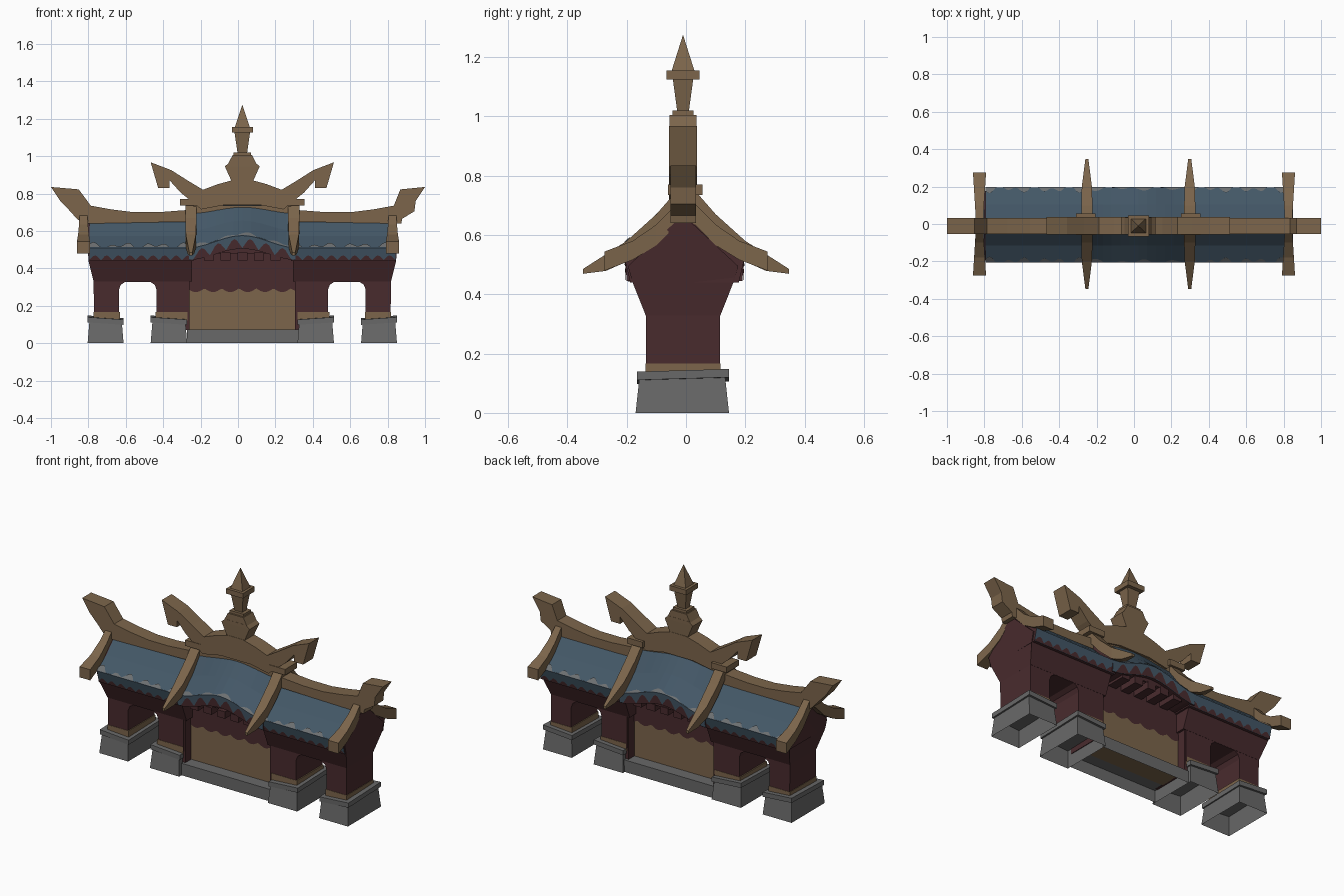
import bpy, bmesh, math

if "Cube" in bpy.data.objects:
    bpy.data.objects.remove(bpy.data.objects["Cube"])

CX, CY = 0.023, -0.01   # middle of the gate in plan


def material(name, rgb):
    m = bpy.data.materials.new(name)
    m.diffuse_color = (*rgb, 1)
    m.use_nodes = True
    m.node_tree.nodes["Principled BSDF"].inputs["Base Color"].default_value = m.diffuse_color
    return m


TAN = material("tan_wood", (0.2, 0.13, 0.07))
BLUE = material("blue_tile", (0.057, 0.096, 0.135))
RED = material("dark_red_plaster", (0.066, 0.024, 0.027))
STONE = material("grey_stone", (0.14, 0.14, 0.14))
PALE = material("pale_tile_edge", (0.15, 0.16, 0.165))


def mesh(name, verts, faces, *mats):
    me = bpy.data.meshes.new(name)
    me.from_pydata(verts, [], faces)
    for m in mats:
        me.materials.append(m)
    ob = bpy.data.objects.new(name, me)
    bpy.context.collection.objects.link(ob)
    return ob


def fix_normals(ob):
    bm = bmesh.new()
    bm.from_mesh(ob.data)
    bmesh.ops.recalc_face_normals(bm, faces=bm.faces[:])
    bm.to_mesh(ob.data)
    bm.free()
    return ob


def loft(name, rings, *mats, caps=(True, True)):
    """Skin a list of equal rings."""
    n = len(rings[0])
    verts = [v for r in rings for v in r]
    faces = [(i*n+j, i*n+(j+1) % n, (i+1)*n+(j+1) % n, (i+1)*n+j)
             for i in range(len(rings)-1) for j in range(n)]
    if caps[0]:
        faces.append(tuple(range(n)))
    if caps[1]:
        faces.append(tuple(range((len(rings)-1)*n, len(rings)*n)))
    return fix_normals(mesh(name, verts, faces, *mats))


def box(name, x0, x1, y0, y1, z0, z1, mat, open_bottom=False):
    rings = [[(x0, y0, z), (x1, y0, z), (x1, y1, z), (x0, y1, z)] for z in (z0, z1)]
    return loft(name, rings, mat, caps=(not open_bottom, True))


def front_plate(name, pts, y0, y1, mat):
    return loft(name, [[(x, y, z) for x, z in pts] for y in (y0, y1)], mat)


def side_extrude(name, pts, x0, x1, mat):
    return loft(name, [[(x, y, z) for y, z in pts] for x in (x0, x1)], mat)


def ribbon(name, x0, x1, n, low, high, mat):
    """Thin painted strip between two edge functions of x."""
    xs = [x0+(x1-x0)*i/n for i in range(n+1)]
    verts = [p for x in xs for p in (low(x), high(x))]
    return mesh(name, verts, [(2*i, 2*i+2, 2*i+3, 2*i+1) for i in range(n)], mat)


def bump(x):           # arch of the middle roof
    return 0.5+0.5*math.cos(math.pi*min(1, abs(x-CX)/0.29))


def middle_profile(x):
    a = bump(x)
    return [(0, .72+.03*a), (.03, .71+.03*a), (.11, .6+.055*a), (.2, .51+.065*a), (.195, .445+.06*a)]


def side_profile(x):
    return [(0, .66), (.03, .655), (.11, .572), (.2, .51), (.183, .44)]


def roof(name, x0, x1, n, profile):
    rings = []
    for i in range(n+1):
        x = x0+(x1-x0)*i/n
        p = profile(x)
        rings.append([(x, -y-.005, z) for y, z in p[::-1]] + [(x, y-.005, z) for y, z in p[1:]])
    ob = loft(name, rings, BLUE, RED)
    for f in ob.data.polygons:       # undersides and gable ends are plaster
        f.material_index = int(abs(f.normal.x) > .9 or f.normal.z < -.5)


def eave_paint(name, x0, x1, profile, teeth, amp, chip_size):
    """Red scallops on the eave face and pale chips just above its edge."""
    for s, tag in ((-1, "front"), (1, "back")):
        k = (x1-x0)/teeth

        def on_face(x, t):           # t = height above the bottom of the eave face
            (ya, za), (yb, zb) = profile(x)[3:5]
            return (x, s*(yb+(ya-yb)*t/(za-zb)+.003)-.005, zb+t)
        ribbon(f"{name}_scallops_{tag}", x0, x1, teeth*6, lambda x: on_face(x, 0),
               lambda x: on_face(x, .004+amp*abs(math.sin(math.pi*(x-x0)/k))**1.3), RED)

        def chip(x):
            w = (x-x0)/k
            t = chip_size*max(0, .45*math.sin(4.1*w)+.35*math.sin(2.3*w+1)+.3)
            return (x, s*(.202-t*1.35)-.005, profile(x)[3][1]+t*1.1+.004)
        ribbon(f"{name}_pale_edge_{tag}", x0, x1, teeth*8,
               lambda x: (x, s*.202-.005, profile(x)[3][1]+.003), chip, PALE)


def rafter(name, x, path):
    """Curved hip beam; path holds y, z, half width, half height."""
    for s, tag in ((-1, "front"), (1, "back")):
        rings = [[(x-w, s*y, z-h), (x+w, s*y, z-h), (x+w, s*y, z+h), (x-w, s*y, z+h)]
                 for y, z, w, h in path]
        loft(f"{name}_{tag}", rings, TAN)


def frustum(name, x, z0, a0, b0, z1, a1, b1, mat=TAN):
    loft(name, [[(x-a, CY-b, z), (x+a, CY-b, z), (x+a, CY+b, z), (x-a, CY+b, z)]
                for z, a, b in ((z0, a0, b0), (z1, a1, b1))], mat)


# ---- side bays, mirrored left and right
for s, side in ((-1, "left"), (1, "right")):
    def X(u):
        return CX+s*u

    # stone footings: hollow tapered block with a tilted cap
    for u0, u1, tag in ((.295, .49, "inner"), (.635, .827, "outer")):
        rings = [[(X(a), CY-b, z), (X(c), CY-b, z), (X(c), CY+b-.005, z), (X(a), CY+b-.005, z)]
                 for a, c, b, z in ((u0, u1, .16, 0), (u0+.01, u1-.01, .147, .12))]
        loft(f"{side}_{tag}_footing", rings, STONE, caps=(False, True))
        rings = [[(X(u0), CY-.155, z), (X(u1), CY-.155, z+.013),
                  (X(u1), CY+.155, z+.022), (X(u0), CY+.155, z+.008)] for z in (.098, .126)]
        loft(f"{side}_{tag}_footing_cap", rings, STONE)
    for u0, u1, tag in ((.294, .465, "inner"), (.655, .796, "outer")):
        xs = sorted((X(u0), X(u1)))
        box(f"{side}_{tag}_pier_band", *xs, CY-.127, CY+.127, .12, .166, TAN)

    # wall with a rounded doorway, flaring into the eaves
    door = [(.29, .14), (.458, .14), (.458, .285), (.468, .312), (.492, .328), (.626, .328), (.65, .312),
            (.66, .285), (.66, .14), (.793, .14), (.795, .34), (.29, .34)]
    front_plate(f"{side}_doorway_wall", [(X(u), z) for u, z in door], CY-.125, CY+.125, RED)
    flare = [(.125, .322), (.17, .44), (.186, .495), (.03, .64)]
    flare = [(CY-y, z) for y, z in flare] + [(CY+y, z) for y, z in flare[::-1]]
    flare[0], flare[-1] = (CY-.126, .329), (CY+.126, .329)
    wall = [[(x, y, z) for y, z in flare] for x in (X(.27), X(.795))]
    wall[1] = [(x+s*max(0, min(.03, (z-.33)*.25)), y, z) for x, y, z in wall[1]]
    loft(f"{side}_flared_wall", wall, RED)

    # side roof, painted eave and beams
    x0, x1 = sorted((X(.26), X(.818)))
    roof(f"{side}_roof", x0, x1, 1, side_profile)
    eave_paint(f"{side}_eave", x0, x1, side_profile, 9, .025, .022)
    rafter(f"{side}_gable_beam", s*.826,
           [(0, .69, .02, .035), (.03, .67, .02, .035), (.1, .6, .024, .035),
            (.18, .548, .029, .032), (.275, .512, .035, .032)])
    rafter(f"{side}_inner_beam", X(.275),
           [(0, .73, .03, .04), (.03, .715, .03, .035), (.1, .635, .03, .035),
            (.2, .545, .027, .035), (.27, .507, .018, .028), (.348, .477, .008, .008)])
    box(f"{side}_beam_cap", X(.28)-.052, X(.28)+.052, -.06, .055, .735, .77, TAN)

    # side ridge with upswept horn
    tip = 1-s*CX
    ridge = [(.25, .65), (.79, .64), (.85, .64), (.87-s*.015, .665), (.92, .705), (tip-.05, .76), (tip, .835),
             (.86-s*.015, .822), (.81, .735), (.7, .715), (.58, .70), (.45, .70), (.25, .715)]
    front_plate(f"{side}_ridge", [(X(u), z) for u, z in ridge], CY-.043, CY+.043, TAN)

    # red door post beside the middle panel
    xs = sorted((X(.282), X(.305)))
    box(f"{side}_panel_post", *xs, CY-.12, CY+.12, .07, .5, RED)

# ---- middle bay
box("middle_plinth", CX-.295, CX+.3, CY-.138, CY+.138, 0, .072, STONE, True)
box("middle_panel", CX-.285, CX+.285, CY-.065, CY+.065, .07, .31, TAN)
box("middle_upper_wall", CX-.285, CX+.285, CY-.068, CY+.068, .31, .52, RED)
box("middle_lintel", CX-.285, CX+.285, CY-.14, CY+.14, .48, .51, RED)
for y, tag in ((-.07, "front"), (.07, "back")):
    ribbon(f"panel_painted_fringe_{tag}", CX-.285, CX+.285, 60,
           lambda x: (x, CY+y, .293-.02*abs(math.sin((x-CX)*34+.6))),
           lambda x: (x, CY+y, .32), RED)
for i in range(5):
    x = CX+(i-2)*.089
    box(f"eave_bracket_{i+1}", x-.027, x+.027, -.195, .175, .443, .485, RED)

roof("middle_roof", CX-.285, CX+.285, 12, middle_profile)
# upright plaster behind the arched eave
for s, tag in ((-1, "front"), (1, "back")):
    ribbon(f"eave_board_{tag}", CX-.285, CX+.285, 12,
           lambda x: (x, s*.17, .48),
           lambda x: (x, s*.17, middle_profile(x)[4][1]+.005), RED)
eave_paint("middle_eave", CX-.26, CX+.26, middle_profile, 6, .05, .014)

# crown ridge with hooked horns
half = [(.05, .872), (.13, .85), (.21, .82), (.29, .868), (.38, .925), (.49, .967), (.45, .83),
        (.39, .83), (.39, .872), (.33, .805), (.28, .765), (.22, .715), (.1, .738)]
crown = [(CX+u, z) for u, z in half] + [(CX-u, z) for u, z in half[::-1]]
front_plate("crown_ridge", crown, CY-.047, CY+.047, TAN)
box("crown_ridge_base", CX-.26, CX+.26, CY-.038, CY+.038, .64, .735, TAN)

# stacked finial
for i, part in enumerate(((.86, .055, .045, .945, .093, .047), (.945, .093, .047, .965, .07, .047),
                          (.96, .075, .046, 1.005, .052, .046), (1.005, .046, .036, 1.02, .046, .036),
                          (1.02, .026, .02, 1.13, .042, .035), (1.125, .056, .056, 1.155, .056, .056),
                          (1.155, .04, .038, 1.272, .001, .001))):
    frustum(f"finial_tier_{i+1}", CX, *part)
